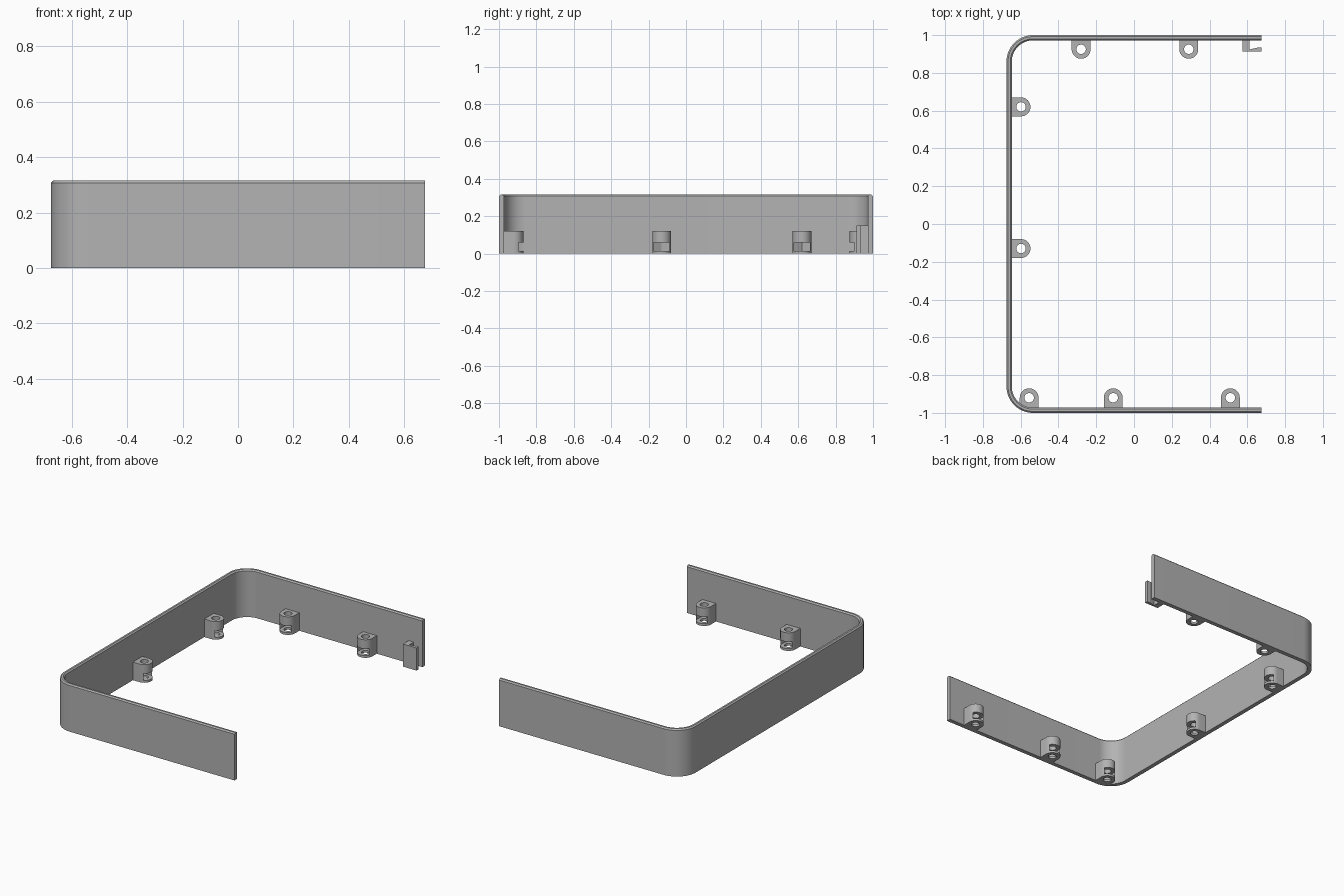
import bpy, bmesh
from math import sin, cos, pi, radians
from mathutils import Matrix

if "Cube" in bpy.data.objects:
    bpy.data.objects.remove(bpy.data.objects["Cube"], do_unlink=True)

HALF_X, HALF_Y, HEIGHT = 0.675, 1.0, 0.315
WALL, CORNER, CHAMFER = 0.028, 0.14, 0.008

grey = bpy.data.materials.new("plain grey")
grey.use_nodes = True
grey.diffuse_color = (0.45, 0.45, 0.45, 1)
grey.node_tree.nodes["Principled BSDF"].inputs["Base Color"].default_value = grey.diffuse_color


def make_object(name, bm):
    bmesh.ops.recalc_face_normals(bm, faces=bm.faces)
    mesh = bpy.data.meshes.new(name)
    bm.to_mesh(mesh)
    bm.free()
    mesh.materials.append(grey)
    obj = bpy.data.objects.new(name, mesh)
    bpy.context.collection.objects.link(obj)
    return obj


def prism(name, outline, z0, z1):
    """Extrude a flat outline from z0 to z1."""
    bm = bmesh.new()
    face = bm.faces.new([bm.verts.new((x, y, z0)) for x, y in outline])
    top = bmesh.ops.extrude_face_region(bm, geom=[face])["geom"]
    bmesh.ops.translate(bm, vec=(0, 0, z1 - z0),
                        verts=[v for v in top if isinstance(v, bmesh.types.BMVert)])
    return make_object(name, bm)


def arc(cx, cy, radius, start, end, steps):
    return [(cx + radius * cos(start + (end - start) * i / steps),
             cy + radius * sin(start + (end - start) * i / steps)) for i in range(steps + 1)]


def smooth(obj):
    bpy.ops.object.select_all(action="DESELECT")
    obj.select_set(True)
    bpy.context.view_layer.objects.active = obj
    bpy.ops.object.shade_smooth_by_angle(angle=radians(30))


def cut(obj, cutter):
    cutter.hide_render = True
    mod = obj.modifiers.new("cut", "BOOLEAN")
    mod.operation, mod.solver, mod.object = "DIFFERENCE", "EXACT", cutter
    bpy.context.view_layer.objects.active = obj
    bpy.ops.object.modifier_apply(modifier=mod.name)
    bpy.data.objects.remove(cutter, do_unlink=True)


# U-shaped wall: a chamfered section swept round two rounded corners
def wall_path(inset):
    r, cx, cy = CORNER - inset, CORNER - HALF_X, HALF_Y - CORNER
    return ([(HALF_X, HALF_Y - inset)] + arc(cx, cy, r, pi / 2, pi, 16)
            + arc(cx, -cy, r, pi, 1.5 * pi, 16) + [(HALF_X, inset - HALF_Y)])


section = [(0, 0), (0, HEIGHT - CHAMFER), (CHAMFER, HEIGHT),
           (WALL - CHAMFER, HEIGHT), (WALL, HEIGHT - CHAMFER), (WALL, 0)]
bm = bmesh.new()
rails = [[bm.verts.new((x, y, z)) for x, y in wall_path(inset)] for inset, z in section]
for a, b in zip(rails, rails[1:] + rails[:1]):
    for i in range(len(a) - 1):
        bm.faces.new((a[i], a[i + 1], b[i + 1], b[i]))
for end in (0, -1):
    bm.faces.new([rail[end] for rail in rails])
smooth(make_object("wall", bm))


# Screw boss: rounded lug pointing to +x, with a through hole and a nut pocket
def screw_boss(name, x, y, angle):
    lug = prism(name, [(-0.055, 0.05), (-0.055, -0.05)]
                + arc(0, 0, 0.05, -pi / 2, pi / 2, 20), 0, 0.12)
    w = 0.043
    pocket = [(-w / cos(pi / 6), 0), (-w * 0.577, -w), (0.1, -w), (0.1, w), (-w * 0.577, w)]
    cut(lug, prism("nut_cutter", pocket, 0.015, 0.06))
    cut(lug, prism("hole_cutter", arc(0, 0, 0.025, 0, 2 * pi, 24)[:-1], -0.1, 0.2))
    lug.matrix_world = Matrix.Translation((x, y, 0)) @ Matrix.Rotation(angle, 4, "Z")
    smooth(lug)


for i, x in enumerate((-0.555, -0.11, 0.51)):
    screw_boss(f"front_screw_boss_{i + 1}", x, -0.92, pi / 2)
for i, x in enumerate((-0.28, 0.29)):
    screw_boss(f"back_screw_boss_{i + 1}", x, 0.925, -pi / 2)
for i, y in enumerate((-0.13, 0.62)):
    screw_boss(f"side_screw_boss_{i + 1}", -0.598, y, 0)

# Hooked clip at the free end of the back wall
prism("end_clip", [(0.575, 0.98), (0.575, 0.912), (HALF_X, 0.912), (HALF_X, 0.934),
                   (0.655, 0.934), (0.612, 0.924), (0.612, 0.98)], 0, 0.15)
